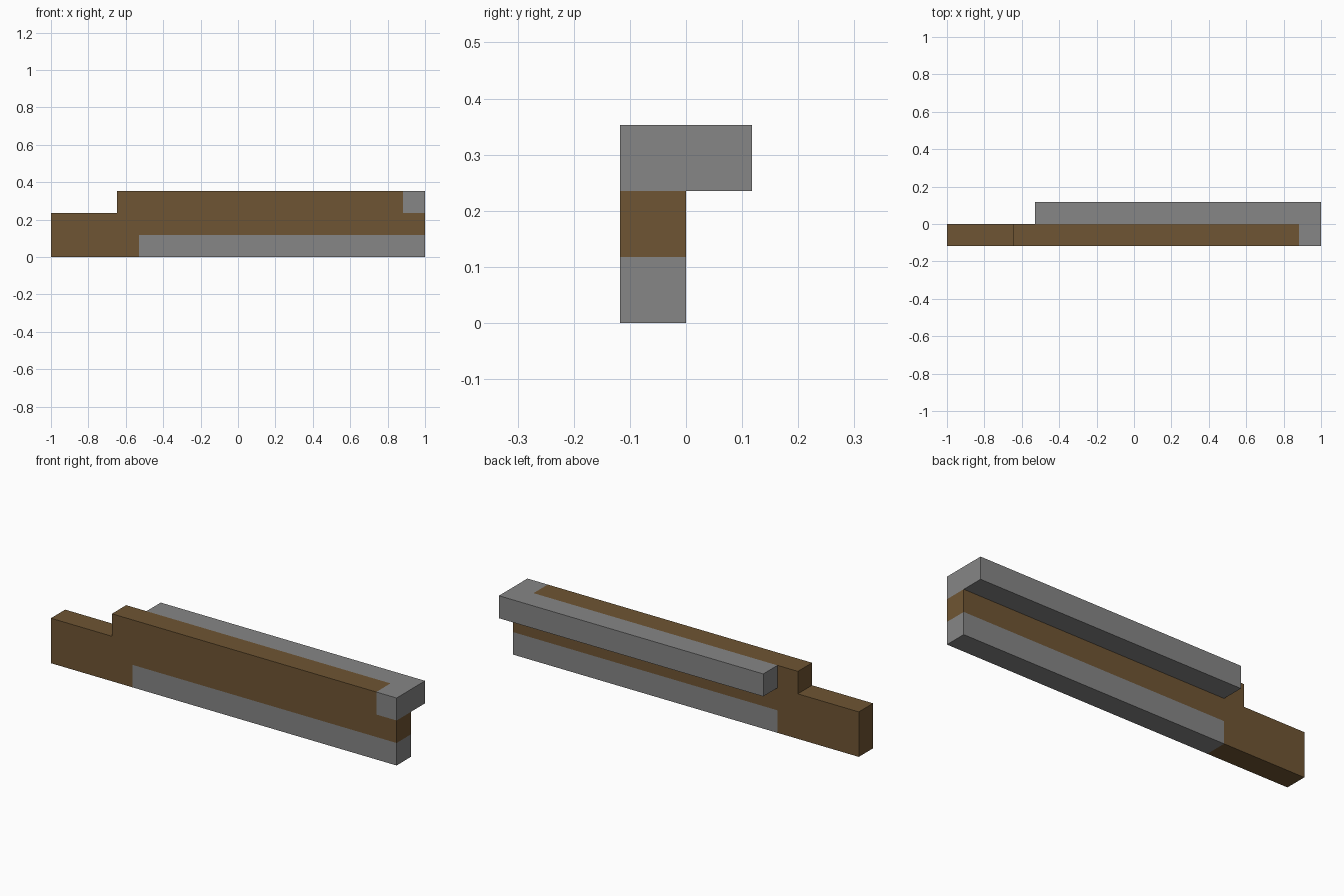
import bpy
import bmesh
from mathutils import Vector

if "Cube" in bpy.data.objects:
    bpy.data.objects.remove(bpy.data.objects["Cube"], do_unlink=True)

UNIT = 2 / 17                          # the model is 17 units long
ORIGIN = Vector((-1, -UNIT, 0))


def make_material(name, colour):
    mat = bpy.data.materials.new(name)
    mat.use_nodes = True
    mat.diffuse_color = (*colour, 1)
    mat.node_tree.nodes["Principled BSDF"].inputs["Base Color"].default_value = (*colour, 1)
    return mat


def block(name, mat, low, high):
    """Flat-shaded box between two corners given in units."""
    low, high = Vector(low), Vector(high)
    size, centre = (high - low) * UNIT, (low + high) / 2 * UNIT + ORIGIN
    bm = bmesh.new()
    bmesh.ops.create_cube(bm, size=1)
    bmesh.ops.scale(bm, vec=size, verts=bm.verts)
    bmesh.ops.translate(bm, vec=centre, verts=bm.verts)
    mesh = bpy.data.meshes.new(name)
    bm.to_mesh(mesh)
    bm.free()
    mesh.materials.append(mat)
    obj = bpy.data.objects.new(name, mesh)
    bpy.context.collection.objects.link(obj)


brown = make_material("wood brown", (0.159, 0.091, 0.033))
grey = make_material("metal grey", (0.238, 0.238, 0.238))

# Wooden body: butt end, full-length core and raised upper beam
block("wooden_butt", brown, (0, 0, 0), (4, 1, 1))
block("wooden_core", brown, (0, 0, 1), (17, 1, 2))
block("wooden_upper_beam", brown, (3, 0, 2), (16, 1, 3))

# Grey metal: lower rail, side rail along the back, and end cap
block("lower_rail", grey, (4, 0, 0), (17, 1, 1))
block("side_rail", grey, (4, 1, 2), (17, 2, 3))
block("end_cap", grey, (16, 0, 2), (17, 1, 3))
